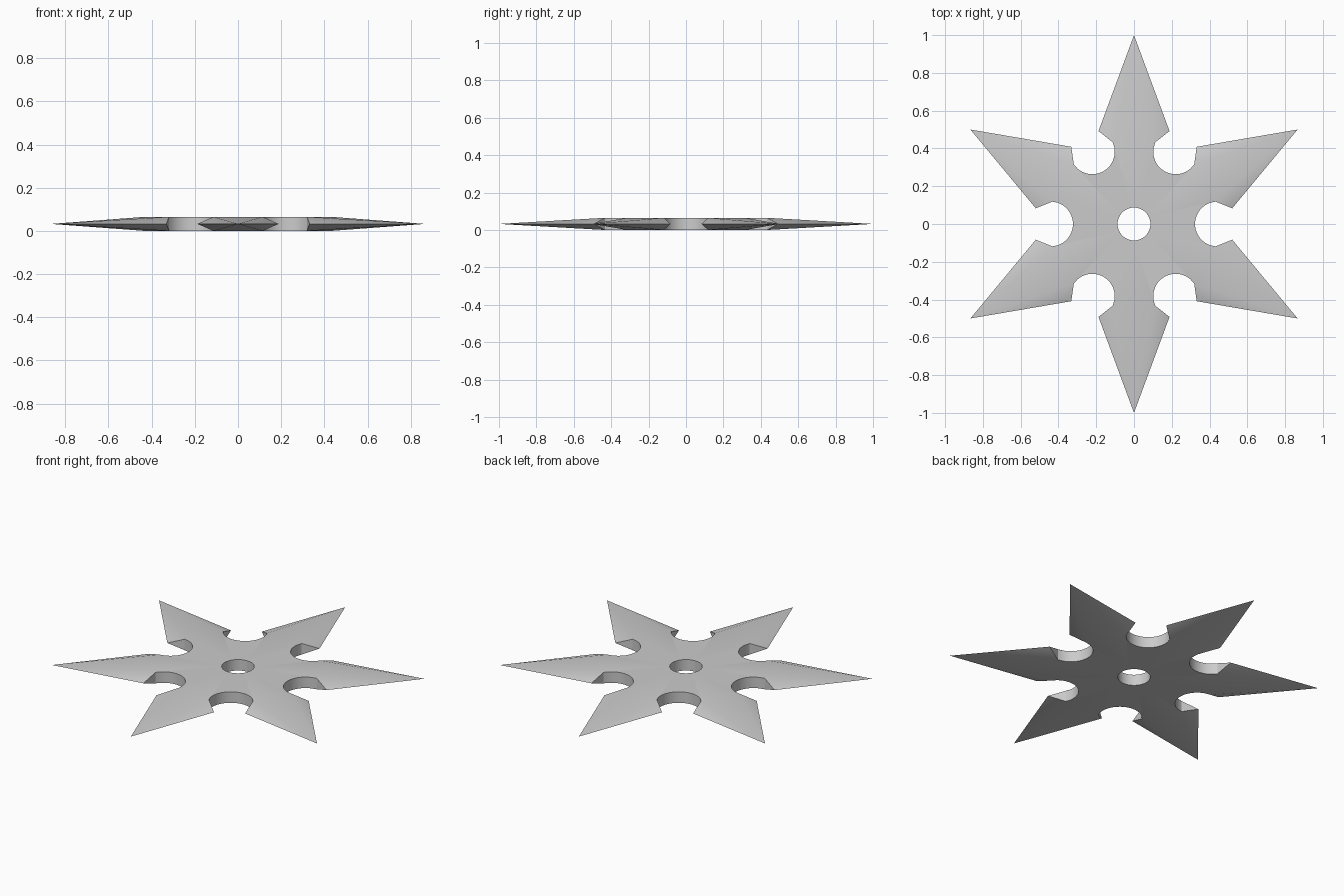
import bpy, bmesh, math

if "Cube" in bpy.data.objects:
    bpy.data.objects.remove(bpy.data.objects["Cube"])

POINTS = 6           # blades of the star
ARC = 25             # vertices along each round notch
TOP, MID = 0.065, 0.0325
HOLE_R = 0.087
NOTCH_D, NOTCH_R = 0.442, 0.119
BARB_X, BARB_Y = 0.188, 0.492

bm = bmesh.new()


def turn(x, y, a, z):
    c, s = math.cos(a), math.sin(a)
    return bm.verts.new((x * c - y * s, x * s + y * c, z))


# Flat body outline: notch arcs and centre hole, at top and bottom height
step = 2 * math.pi / POINTS
outer = {0.0: [], TOP: []}
hole = {0.0: [], TOP: []}
for z in outer:
    for k in range(POINTS):
        for i in range(ARC):
            t = math.radians(265 - 170 * i / (ARC - 1))
            outer[z].append(turn(NOTCH_D + NOTCH_R * math.cos(t),
                                 NOTCH_R * math.sin(t), k * step, z))
            a = ((i - (ARC - 1) / 2) / ARC + k) * step
            hole[z].append(turn(HOLE_R, 0, a, z))

n = POINTS * ARC
for i in range(n):
    j = (i + 1) % n
    for z in outer:
        bm.faces.new((outer[z][i], outer[z][j], hole[z][j], hole[z][i]))
    bm.faces.new((hole[0.0][i], hole[0.0][j], hole[TOP][j], hole[TOP][i]))
    if i % ARC != ARC - 1:
        bm.faces.new((outer[0.0][i], outer[0.0][j], outer[TOP][j], outer[TOP][i]))

# Bevelled blades: sharp tip and two barbs lying on the middle plane
for k in range(POINTS):
    a = (k + 0.5) * step
    tip = turn(1, 0, a, MID)
    barb_a = turn(BARB_Y, -BARB_X, a, MID)
    barb_b = turn(BARB_Y, BARB_X, a, MID)
    i = k * ARC + ARC - 1
    j = (i + 1) % n
    for z in outer:
        p, q = outer[z][i], outer[z][j]
        bm.faces.new((p, q, tip))
        bm.faces.new((p, tip, barb_a))
        bm.faces.new((q, tip, barb_b))
    bm.faces.new((outer[0.0][i], outer[TOP][i], barb_a))
    bm.faces.new((outer[0.0][j], outer[TOP][j], barb_b))

bmesh.ops.recalc_face_normals(bm, faces=bm.faces)
mesh = bpy.data.meshes.new("throwing_star")
bm.to_mesh(mesh)
bm.free()
star = bpy.data.objects.new("throwing_star", mesh)
bpy.context.collection.objects.link(star)

# Smooth notch and hole walls, crisp blade edges
bpy.context.view_layer.objects.active = star
star.select_set(True)
bpy.ops.object.shade_smooth_by_angle(angle=math.radians(20))
